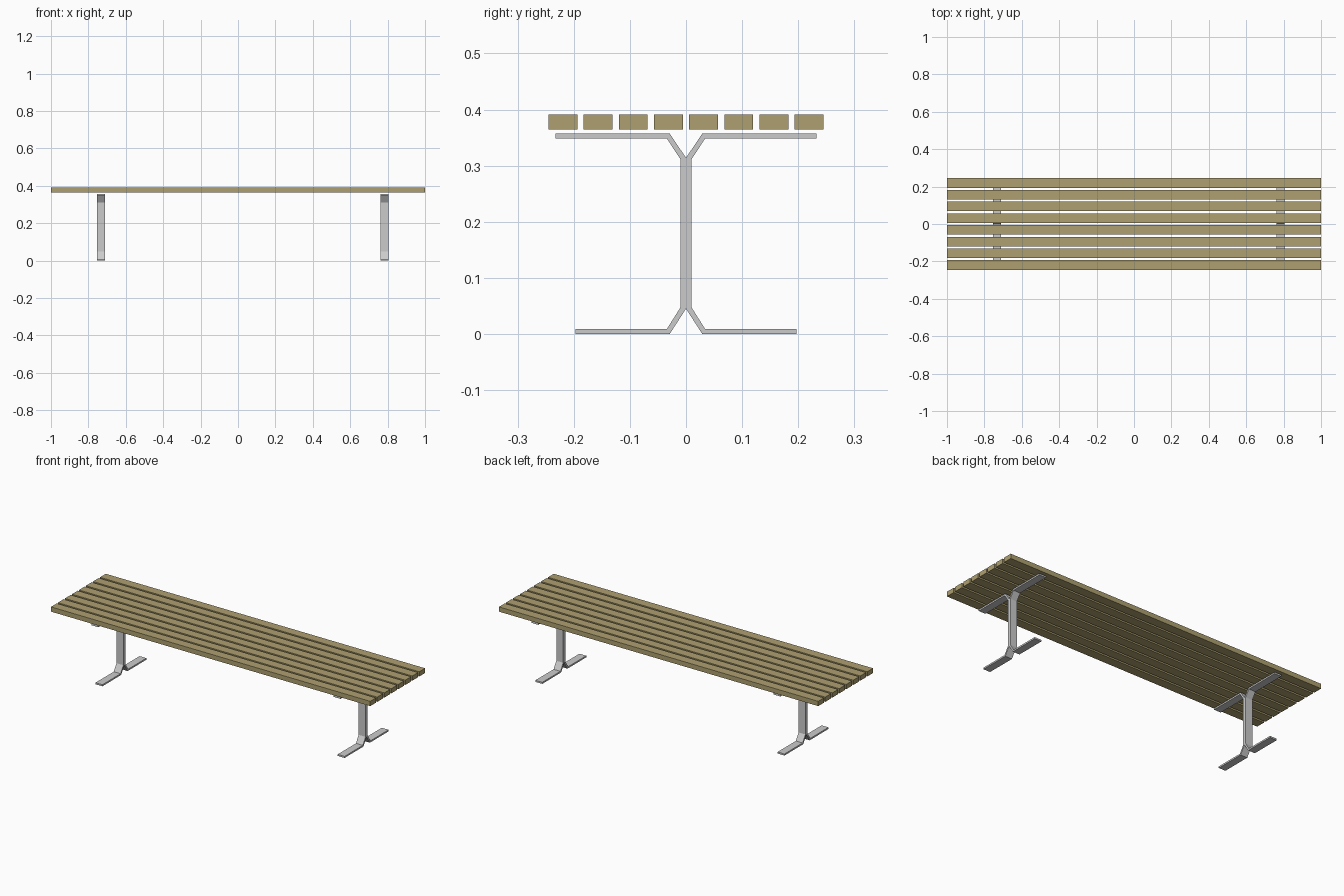
import bpy

if "Cube" in bpy.data.objects:
    bpy.data.objects.remove(bpy.data.objects["Cube"])

wood = bpy.data.materials.new("wood")
wood.diffuse_color = (0.42, 0.35, 0.16, 1)
wood.use_nodes = True
wood.node_tree.nodes["Principled BSDF"].inputs["Base Color"].default_value = wood.diffuse_color

# Half of a leg's side profile (y, z): bent flat bar with foot, upright and seat arm
BAR = [(0, 0.045), (0.029, 0), (0.197, 0), (0.197, 0.009), (0.034, 0.009),
       (0.0095, 0.048), (0.0095, 0.311), (0.034, 0.348), (0.233, 0.348),
       (0.233, 0.357), (0.029, 0.357), (0, 0.314)]
BAR_WIDTH = 0.043


def prism(name, profile, x0, x1, material=None):
    """Extrude a (y, z) profile along x."""
    n = len(profile)
    verts = [(x, y, z) for x in (x0, x1) for y, z in profile]
    faces = [tuple(reversed(range(n))), tuple(range(n, 2 * n))]
    faces += [(i, (i + 1) % n, n + (i + 1) % n, n + i) for i in range(n)]
    mesh = bpy.data.meshes.new(name)
    mesh.from_pydata(verts, [], faces)
    if material:
        mesh.materials.append(material)
    obj = bpy.data.objects.new(name, mesh)
    bpy.context.collection.objects.link(obj)
    return obj


# Seat slats
for i in range(8):
    y = (i - 3.5) * 0.0627
    h = 0.0258
    prism(f"seat_slat_{i + 1}",
          [(y - h, 0.364), (y + h, 0.364), (y + h, 0.391), (y - h, 0.391)],
          -1, 1, wood)

# Legs: two bent bars back to back
for side, x in (("left", -0.733), ("right", 0.784)):
    x0, x1 = x - BAR_WIDTH / 2, x + BAR_WIDTH / 2
    prism(f"{side}_leg_back_bar", BAR, x0, x1)
    prism(f"{side}_leg_front_bar", [(-y, z) for y, z in reversed(BAR)], x0, x1)
